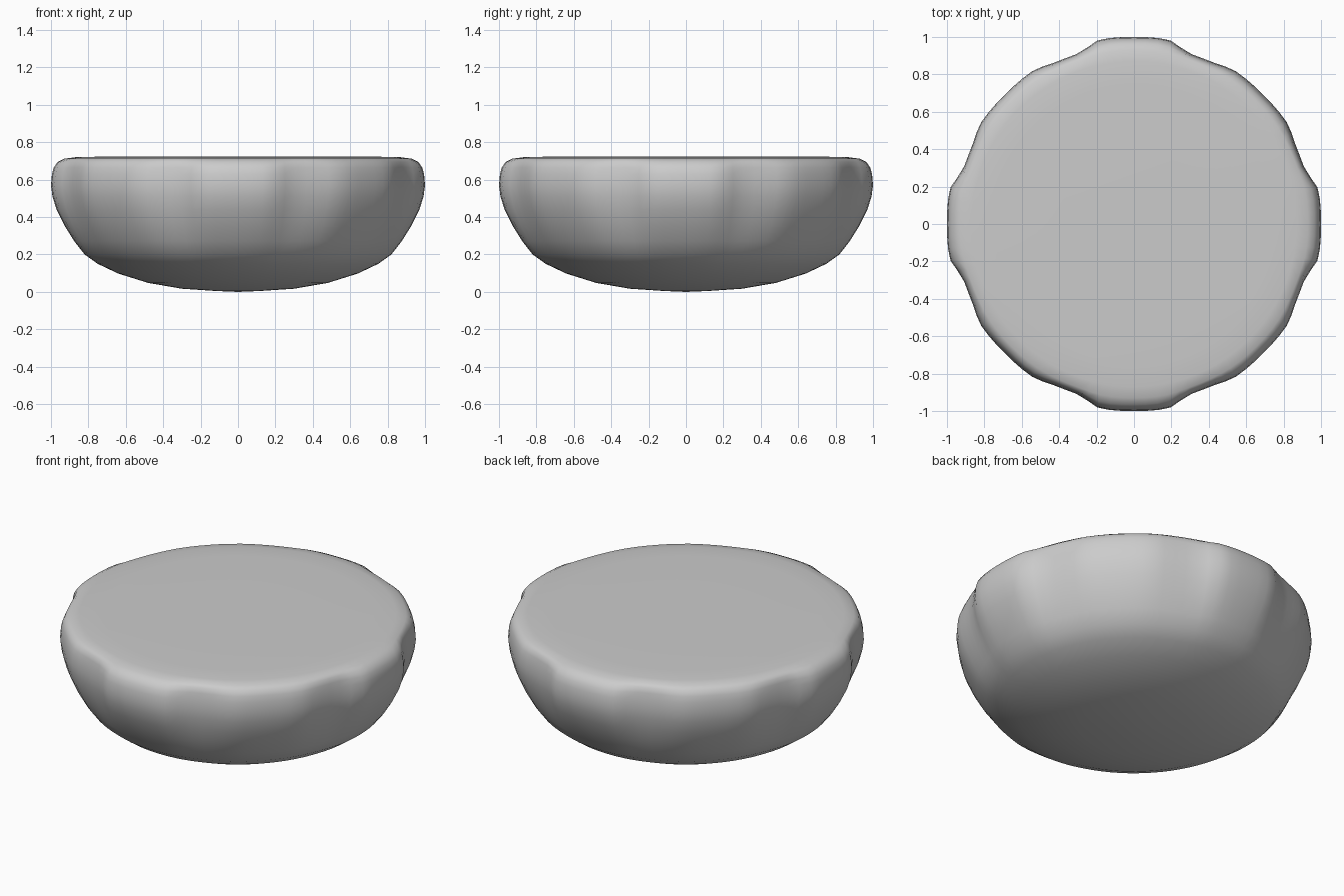
import bpy, bmesh, math

if "Cube" in bpy.data.objects:
    bpy.data.objects.remove(bpy.data.objects["Cube"])

SEG = 96
# bowl profile: radius, height, strength of the scalloped rim
PROFILE = [(0.12, 0.005, 0), (0.3, 0.017, 0), (0.48, 0.048, 0), (0.64, 0.098, 0),
           (0.75, 0.15, 0.05), (0.82, 0.20, 0.15), (0.875, 0.27, 0.35), (0.925, 0.35, 0.6),
           (0.97, 0.44, 0.85), (0.992, 0.51, 1), (1.0, 0.57, 1), (0.995, 0.63, 1),
           (0.985, 0.665, 0.9), (0.965, 0.695, 0.6), (0.93, 0.712, 0.2),
           (0.87, 0.72, 0), (0.75, 0.723, 0), (0.4, 0.725, 0)]
# scallop outline over one eighth turn: angle, radius
LOBES = [(0, 1.0), (8, 1.003), (11.5, 1.0), (14.5, 0.978), (18, 0.959), (25, 0.959),
         (30, 0.973), (33, 0.982), (38, 0.98), (45, 0.976)]


def lobe(deg):
    a = deg % 90
    a = min(a, 90 - a)
    for (a0, r0), (a1, r1) in zip(LOBES, LOBES[1:]):
        if a <= a1:
            return r0 + (r1 - r0) * (a - a0) / (a1 - a0)
    return LOBES[-1][1]


# closed bowl body with flat top and scalloped wall
bm = bmesh.new()
rings = []
for r, z, k in PROFILE:
    ring = []
    for i in range(SEG):
        deg = 360 * i / SEG
        rr = r * (1 + k * (lobe(deg) - 1))
        t = math.radians(deg)
        ring.append(bm.verts.new((rr * math.cos(t), rr * math.sin(t), z)))
    rings.append(ring)
for a, b in zip(rings, rings[1:]):
    for i in range(SEG):
        j = (i + 1) % SEG
        bm.faces.new((a[i], a[j], b[j], b[i]))
for ring, z in ((rings[0], 0.0), (rings[-1], 0.725)):
    c = bm.verts.new((0, 0, z))
    for i in range(SEG):
        bm.faces.new((ring[i], ring[(i + 1) % SEG], c))
bmesh.ops.recalc_face_normals(bm, faces=bm.faces)
mesh = bpy.data.meshes.new("scalloped_bowl")
bm.to_mesh(mesh)
bm.free()
bowl = bpy.data.objects.new("scalloped_bowl", mesh)
bpy.context.collection.objects.link(bowl)
bpy.context.view_layer.objects.active = bowl
bowl.select_set(True)
bpy.ops.object.shade_smooth_by_angle(angle=math.radians(50))
